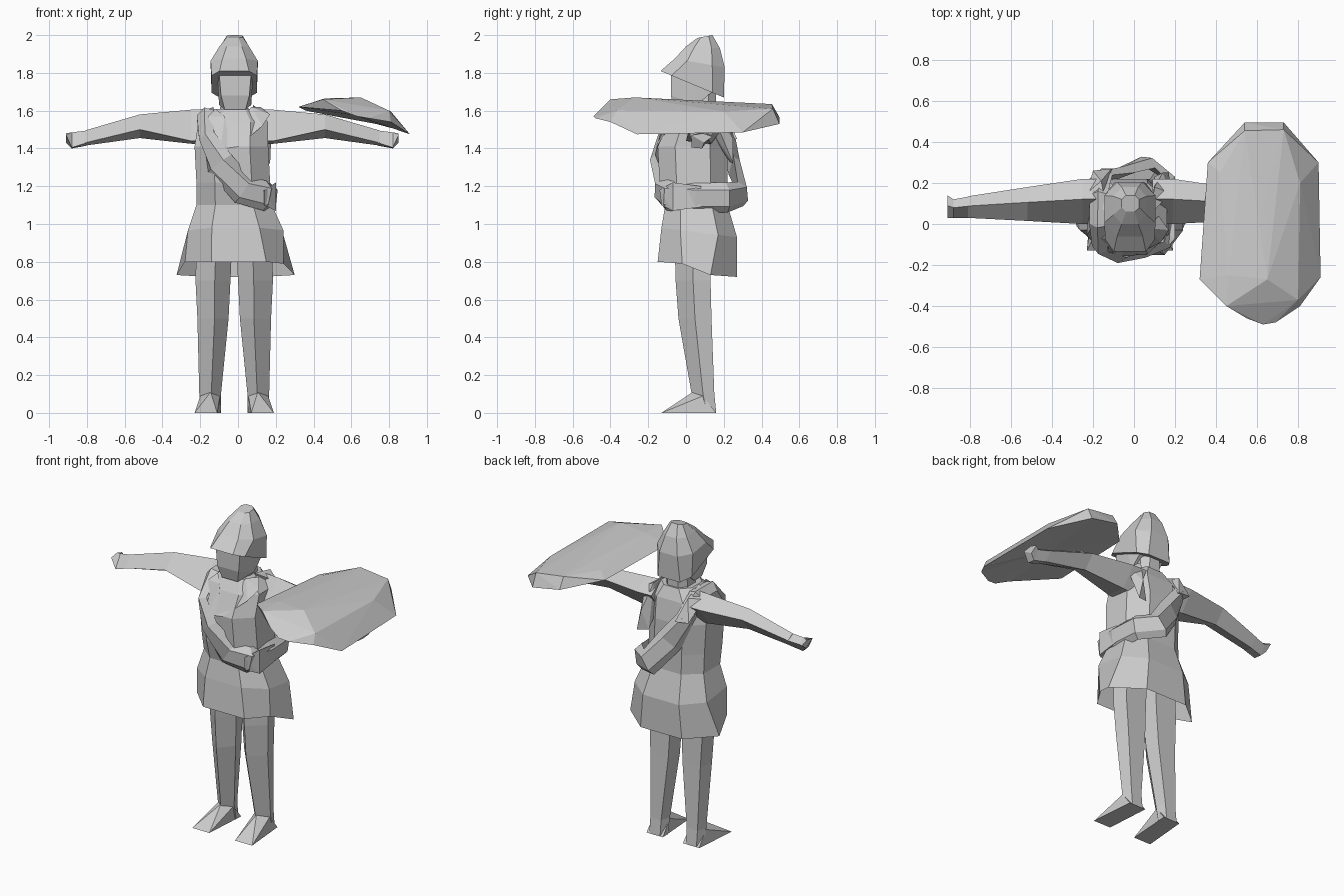
import bpy, bmesh, math
from mathutils import Vector

stone = bpy.data.materials.new("stone_grey")
stone.diffuse_color = (0.6, 0.6, 0.6, 1)


def finish(name, bm):
    bmesh.ops.recalc_face_normals(bm, faces=bm.faces)
    me = bpy.data.meshes.new(name)
    bm.to_mesh(me)
    bm.free()
    me.materials.append(stone)
    ob = bpy.data.objects.new(name, me)
    bpy.context.collection.objects.link(ob)
    return ob


def flip(p, mid):
    """Mirror a point about x = mid, or keep it when mid is None."""
    return p if mid is None else (2 * mid - p[0], p[1], p[2])


def loft(name, rings, closed=False, caps=(True, True), mid=None):
    """Skin between rings of points; cap the ends or close the loop."""
    bm = bmesh.new()
    vs = [[bm.verts.new(flip(p, mid)) for p in r] for r in rings]
    n = len(vs[0])
    for a, b in list(zip(vs, vs[1:])) + ([(vs[-1], vs[0])] if closed else []):
        for i in range(n):
            j = (i + 1) % n
            bm.faces.new((a[i], a[j], b[j], b[i]))
    if not closed and caps[0]:
        bm.faces.new(vs[0])
    if not closed and caps[1]:
        bm.faces.new(vs[-1])
    return finish(name, bm)


def hull(name, pts, mid=None, dent=None):
    """Convex solid around points; dent pulls the underside up to one point."""
    bm = bmesh.new()
    for p in pts:
        bm.verts.new(flip(p, mid))
    bmesh.ops.convex_hull(bm, input=bm.verts)
    bmesh.ops.delete(bm, geom=[v for v in bm.verts if not v.link_faces], context='VERTS')
    if dent:
        bm.normal_update()
        under = [f for f in bm.faces if f.normal.z < -0.6]
        bmesh.ops.delete(bm, geom=under, context='FACES')
        edges = [e for e in bm.edges if len(e.link_faces) == 1]
        c = bm.verts.new(dent)
        for e in edges:
            bm.faces.new((e.verts[0], e.verts[1], c))
    return finish(name, bm)


def ring(x0, x1, y0, y1, zf, zb=None, f=0.5):
    """Eight-sided ring filling the bounds; f sets how square its corners are."""
    zb = zf if zb is None else zb
    corners = [(1, f), (f, 1), (-f, 1), (-1, f), (-1, -f), (-f, -1), (f, -1), (1, -f)]
    return [((x0 + x1) / 2 + (x1 - x0) / 2 * a, (y0 + y1) / 2 + (y1 - y0) / 2 * b,
             zf + (zb - zf) * (b + 1) / 2) for a, b in corners]


# Tunic: level hem in front, longer hem behind, then waist, chest and shoulders
hem = [(0.30, 0.13, 0.73), (0.13, 0.27, 0.72), (-0.16, 0.27, 0.72), (-0.325, 0.13, 0.73),
       (-0.28, -0.01, 0.80), (-0.14, -0.15, 0.80), (0.15, -0.15, 0.80), (0.24, -0.02, 0.79)]
loft("tunic", [
    hem,
    ring(-0.265, 0.24, -0.13, 0.27, 0.98, 0.93),
    ring(-0.22, 0.18, -0.11, 0.22, 1.10),
    ring(-0.22, 0.17, -0.14, 0.22, 1.22),
    ring(-0.23, 0.16, -0.15, 0.22, 1.41),
    ring(-0.21, 0.16, -0.09, 0.20, 1.54),
    ring(-0.12, 0.09, -0.04, 0.17, 1.61)], caps=(False, True))

# Sash: a ridged band from one shoulder around to the opposite hip
path = [(-0.18, 0.00, 1.58), (-0.17, -0.11, 1.46), (-0.10, -0.15, 1.32), (0.03, -0.14, 1.18),
        (0.15, -0.10, 1.15), (0.18, 0.05, 1.14), (0.17, 0.22, 1.14), (0.06, 0.30, 1.16),
        (-0.06, 0.25, 1.31), (-0.15, 0.22, 1.46), (-0.18, 0.14, 1.58)]
bands = []
for i, p in enumerate(path):
    p = Vector(p)
    tan = (Vector(path[(i + 1) % len(path)]) - Vector(path[i - 1])).normalized()
    out = p - Vector((-0.02, 0.05, 1.34))
    out.z *= 0.8 if p.z > 1.55 else 0
    out = (out - tan * out.dot(tan)).normalized()
    side = tan.cross(out).normalized()
    w = 0.055 if p.z > 1.4 else 0.08
    bands.append([p + side * w - out * 0.012, p + side * w * 0.6 + out * 0.02,
                  p - side * w * 0.5 + out * 0.03, p - side * w - out * 0.012])
loft("sash", bands, closed=True)

# Knot of cloth at the hip
hull("sash_knot", [(0.20, -0.07, 1.22), (0.20, -0.07, 1.07), (0.14, -0.14, 1.18),
                   (0.14, -0.13, 1.10), (0.20, 0.08, 1.20), (0.20, 0.08, 1.09), (0.1, 0.0, 1.15)])

# Collar folds crossing the chest, and cloth bunched behind the shoulders
hull("collar_fold", [(0.07, -0.02, 1.62), (0.17, -0.03, 1.58), (0.12, 0.04, 1.62), (0.13, -0.09, 1.52),
                     (-0.07, -0.155, 1.40), (0.00, -0.155, 1.41), (0.0, -0.08, 1.42)])
hull("collar_fold_inner", [(-0.12, -0.03, 1.61), (-0.16, -0.07, 1.57), (-0.07, -0.08, 1.57),
                           (-0.09, -0.155, 1.42), (-0.04, -0.15, 1.40), (-0.08, -0.06, 1.42)])
hull("shoulder_cloth_left", [(0.08, 0.05, 1.63), (0.10, 0.18, 1.61), (0.18, 0.15, 1.56),
                             (0.14, 0.25, 1.45), (0.17, 0.25, 1.32), (0.10, 0.23, 1.33), (0.08, 0.12, 1.5)])
hull("shoulder_cloth_right", [(-0.13, 0.05, 1.62), (-0.16, 0.21, 1.59), (-0.23, 0.15, 1.58),
                              (-0.20, 0.26, 1.46), (-0.11, 0.27, 1.45), (-0.13, 0.12, 1.42)])


def arm_ring(x, y0, y1, zlo, zfront, zhi):
    """Four-sided arm section: top ridge, back, underside and front edges."""
    w = y1 - y0
    return [(x, y0 + w * 0.55, zhi), (x, y1, zhi - (zhi - zlo) * 0.35),
            (x, y0 + w * 0.6, zlo), (x, y0, zfront)]


def leg_ring(z, x0, x1, y0, y1):
    """Five-sided leg section with a shin ridge in front."""
    ym = (y0 + y1) / 2
    return [(x0, ym, z), (x0 + (x1 - x0) * 0.55, y0, z), (x1, ym, z),
            (x1 - 0.02, y1, z), (x0 + 0.02, y1, z)]


for side, arm_mid, leg_mid in (("right", None, None), ("left", -0.03, -0.02)):
    # Arm from shoulder to wrist, then the hand
    loft("arm_" + side, [arm_ring(-0.15, 0.00, 0.22, 1.42, 1.44, 1.61),
                         arm_ring(-0.25, 0.00, 0.22, 1.425, 1.44, 1.605),
                         arm_ring(-0.52, 0.015, 0.18, 1.455, 1.50, 1.58),
                         arm_ring(-0.81, 0.03, 0.135, 1.415, 1.43, 1.495)], mid=arm_mid)
    loft("hand_" + side, [arm_ring(-0.80, 0.03, 0.135, 1.415, 1.43, 1.495),
                          arm_ring(-0.88, 0.03, 0.12, 1.40, 1.405, 1.485),
                          arm_ring(-0.91, 0.03, 0.14, 1.43, 1.47, 1.48)], mid=arm_mid)
    # Leg from under the tunic to the floor
    loft("leg_" + side, [leg_ring(0.92, -0.22, -0.03, -0.06, 0.13),
                         leg_ring(0.70, -0.225, -0.04, -0.055, 0.13),
                         leg_ring(0.50, -0.215, -0.05, -0.04, 0.135),
                         leg_ring(0.10, -0.205, -0.09, 0.03, 0.15),
                         leg_ring(0.0, -0.205, -0.09, 0.06, 0.16)], mid=leg_mid)
    # Wedge foot
    hull("foot_" + side, [(-0.145, 0.035, 0.11), (-0.20, 0.09, 0.09), (-0.095, 0.09, 0.09),
                          (-0.23, -0.13, 0.0), (-0.11, -0.13, 0.0), (-0.205, 0.16, 0.0),
                          (-0.09, 0.16, 0.0)], mid=leg_mid)

# Neck and face
loft("neck", [ring(-0.10, 0.06, 0.0, 0.16, 1.50), ring(-0.09, 0.05, 0.0, 0.16, 1.70)])
hull("head", [(-0.10, -0.08, 1.80), (0.07, -0.08, 1.80), (-0.09, -0.08, 1.68), (0.06, -0.08, 1.68),
              (-0.07, -0.06, 1.605), (0.04, -0.06, 1.605), (-0.11, 0.03, 1.78), (0.08, 0.03, 1.78),
              (-0.10, 0.06, 1.63), (0.07, 0.06, 1.63), (-0.10, 0.16, 1.72), (0.07, 0.16, 1.72)])

# Helmet with a slanted brim
loft("helmet", [
    ring(-0.14, 0.10, -0.135, 0.20, 1.81, 1.67, f=0.65),
    ring(-0.145, 0.105, -0.06, 0.205, 1.875, 1.83),
    ring(-0.10, 0.06, 0.0, 0.18, 1.94, 1.93),
    ring(-0.06, 0.025, 0.06, 0.14, 1.985, 2.0)])

# Oval shield lying over the left arm, hollow beneath
hull("shield", [(0.32, -0.27, 1.62), (0.36, 0.30, 1.60), (0.54, 0.495, 1.565), (0.73, 0.495, 1.53),
                (0.90, 0.30, 1.485), (0.91, -0.26, 1.475), (0.81, -0.40, 1.54), (0.69, -0.48, 1.56),
                (0.63, -0.49, 1.57), (0.55, -0.46, 1.60), (0.45, -0.40, 1.66),
                (0.46, -0.25, 1.665), (0.65, -0.27, 1.67), (0.64, 0.13, 1.645), (0.80, -0.37, 1.60),
                (0.81, 0.20, 1.595), (0.54, 0.455, 1.635), (0.73, 0.46, 1.61), (0.42, 0.25, 1.63)],
     dent=(0.62, 0.0, 1.575))
